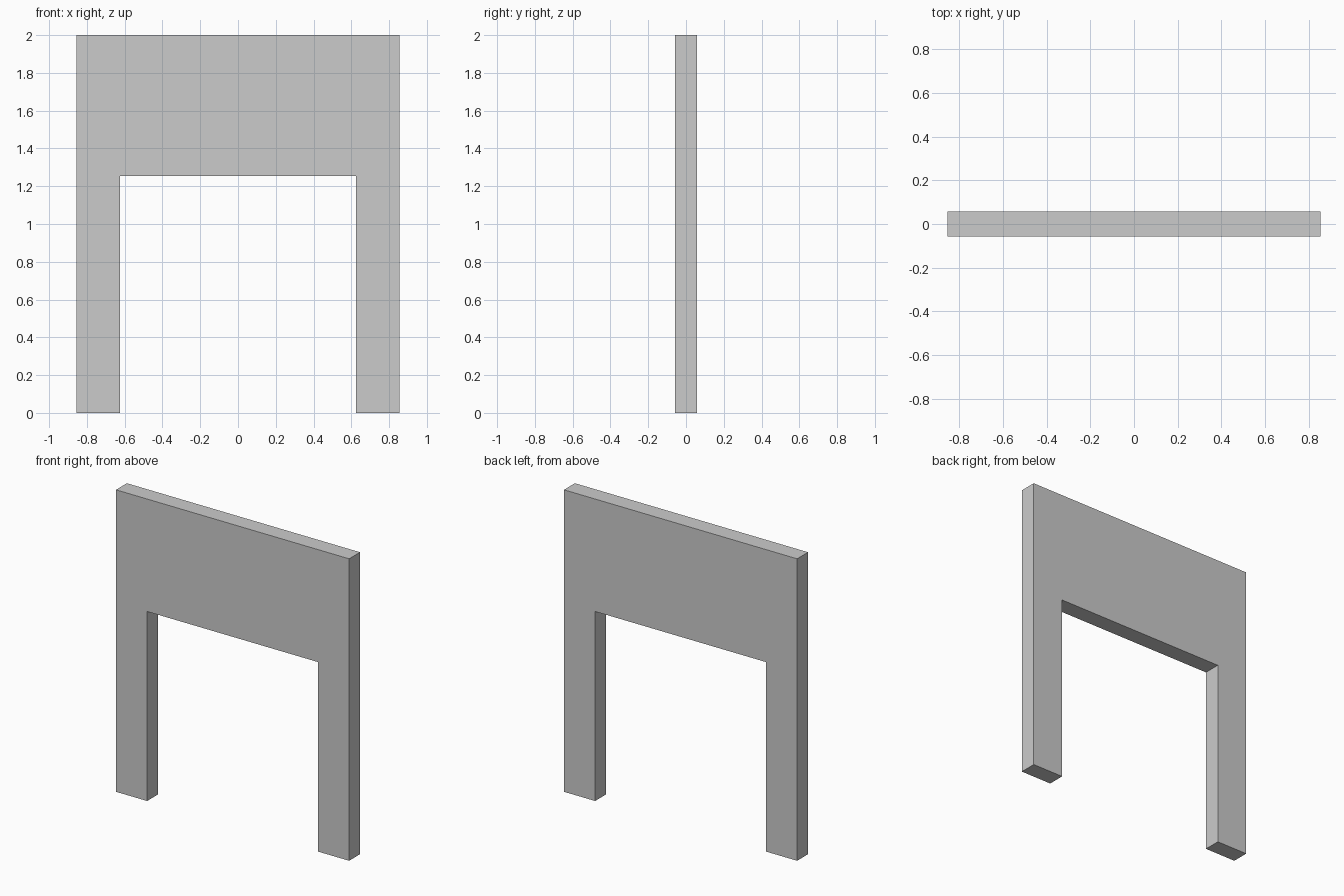
import bpy, bmesh

if "Cube" in bpy.data.objects:
    bpy.data.objects.remove(bpy.data.objects["Cube"])

HALF_W, INNER, TOP, OPENING, DEPTH = 0.854, 0.626, 2.0, 1.255, 0.114

# Arch outline: right half, then mirrored to the left
right = [(INNER, OPENING), (INNER, 0), (HALF_W, 0), (HALF_W, TOP)]
outline = right + [(-x, z) for x, z in reversed(right)]

# Extrude the outline through the wall thickness
bm = bmesh.new()
face = bm.faces.new([bm.verts.new((x, -DEPTH / 2, z)) for x, z in outline])
extruded = bmesh.ops.extrude_face_region(bm, geom=[face], use_keep_orig=True)
moved = [v for v in extruded["geom"] if isinstance(v, bmesh.types.BMVert)]
bmesh.ops.translate(bm, verts=moved, vec=(0, DEPTH, 0))
bmesh.ops.recalc_face_normals(bm, faces=bm.faces)

# Flat-shaded frame object
mesh = bpy.data.meshes.new("doorway_frame")
bm.to_mesh(mesh)
bm.free()
frame = bpy.data.objects.new("doorway_frame", mesh)
bpy.context.collection.objects.link(frame)
